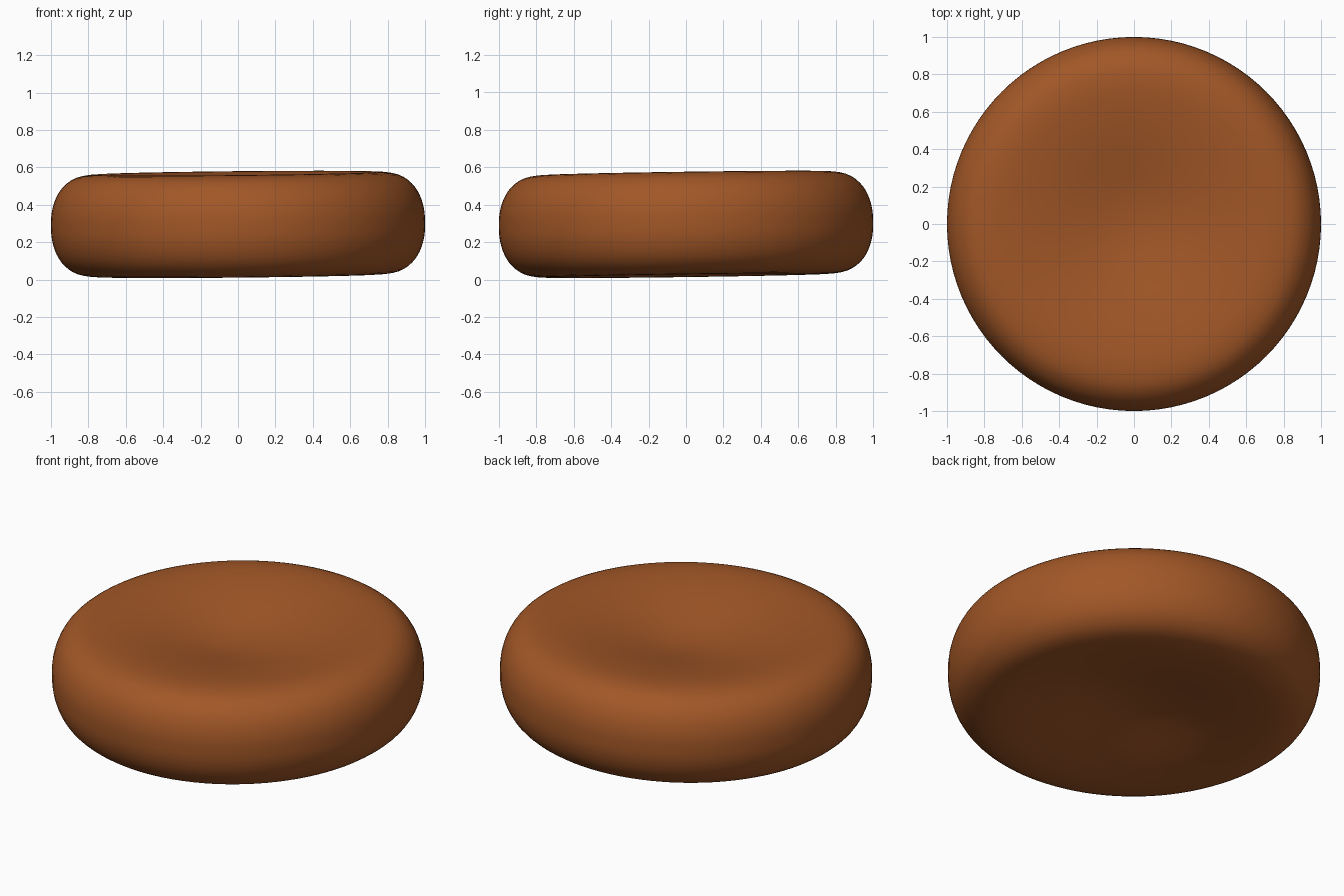
import bpy, bmesh, math
from mathutils import Vector, Matrix

if "Cube" in bpy.data.objects:
    bpy.data.objects.remove(bpy.data.objects["Cube"])

# Shared rounded rim: (radius, half thickness)
RIM = [(.75, .274), (.86, .258), (.93, .212), (.972, .15), (.995, .075)]
# Dimples: (radius, height from mid plane), top slightly deeper than bottom
TOP = [(0, .168), (.15, .178), (.3, .206), (.45, .237), (.6, .262)]
BOTTOM = [(0, .178), (.15, .186), (.3, .211), (.45, .240), (.6, .263)]
PROFILE = TOP + RIM + [(1.0, 0)] + [(r, -h) for r, h in reversed(BOTTOM + RIM)]
SEGMENTS, STEPS = 96, 3


def smooth_profile(pts, steps):
    """Catmull-Rom spline through the profile points."""
    p = [Vector(q) for q in pts]
    # mirrored end points keep the dimple centres flat
    p = [Vector((-p[1].x, p[1].y))] + p + [Vector((-p[-2].x, p[-2].y))]
    out = []
    for a, b, c, d in zip(p, p[1:], p[2:], p[3:]):
        for i in range(steps):
            t = i / steps
            out.append(0.5 * (2 * b + (c - a) * t + (2 * a - 5 * b + 4 * c - d) * t * t
                              + (3 * b - a - 3 * c + d) * t ** 3))
    return out + [p[-2]]


# Disc: profile spun around the vertical axis
bm = bmesh.new()
verts = [bm.verts.new((q.x, 0, q.y)) for q in smooth_profile(PROFILE, STEPS)]
edges = [bm.edges.new(pair) for pair in zip(verts, verts[1:])]
bmesh.ops.spin(bm, geom=verts + edges, axis=(0, 0, 1), cent=(0, 0, 0),
               angle=math.tau, steps=SEGMENTS, use_duplicate=False)
bmesh.ops.remove_doubles(bm, verts=bm.verts, dist=1e-4)

# Slight lean, higher at the back right, resting on the ground
lean = Matrix.Rotation(.014, 4, 'X') @ Matrix.Rotation(-.010, 4, 'Y')
bmesh.ops.transform(bm, matrix=lean, verts=bm.verts)
lift = .008 - min(v.co.z for v in bm.verts)
bmesh.ops.translate(bm, vec=(0, 0, lift), verts=bm.verts)
bmesh.ops.recalc_face_normals(bm, faces=bm.faces)

mesh = bpy.data.meshes.new("dimpled_disc")
bm.to_mesh(mesh)
bm.free()
mesh.shade_smooth()
disc = bpy.data.objects.new("dimpled_disc", mesh)
bpy.context.collection.objects.link(disc)

# Warm brown finish
brown = bpy.data.materials.new("warm_brown")
brown.diffuse_color = (.36, .095, .02, 1)
brown.use_nodes = True
brown.node_tree.nodes["Principled BSDF"].inputs["Base Color"].default_value = brown.diffuse_color
mesh.materials.append(brown)
